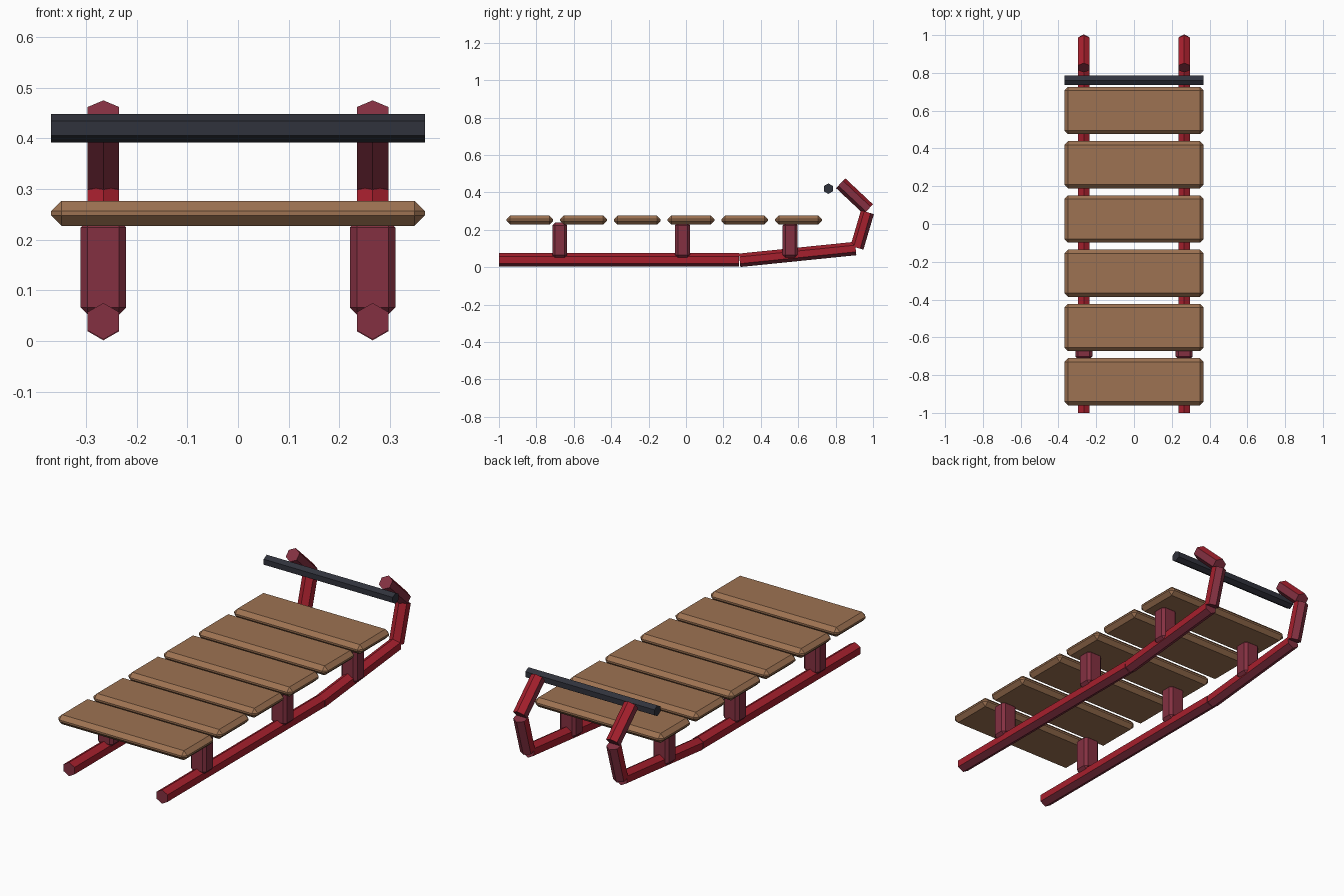
import bpy, bmesh, math
from mathutils import Vector

cube = bpy.data.objects.get("Cube")
if cube:
    bpy.data.objects.remove(cube, do_unlink=True)


def make_material(name, rgb):
    m = bpy.data.materials.new(name)
    m.use_nodes = True
    colour = (*rgb, 1)
    m.diffuse_color = colour
    bsdf = next(n for n in m.node_tree.nodes if n.type == 'BSDF_PRINCIPLED')
    bsdf.inputs["Base Color"].default_value = colour
    return m


RED = make_material("red paint", (0.38, 0.014, 0.026))
MAROON = make_material("maroon paint", (0.23, 0.03, 0.053))
WOOD = make_material("plank wood", (0.34, 0.17, 0.085))
DARK = make_material("dark bar", (0.03, 0.032, 0.045))


def finish(bm, name, materials):
    bmesh.ops.recalc_face_normals(bm, faces=bm.faces)
    mesh = bpy.data.meshes.new(name)
    bm.to_mesh(mesh)
    bm.free()
    obj = bpy.data.objects.new(name, mesh)
    bpy.context.collection.objects.link(obj)
    for m in materials:
        mesh.materials.append(m)
    return obj


def hex_rod(name, start, end, radius, side, materials, paint=None):
    """Six-sided rod; paint(face direction) picks the material of a long face."""
    start, end, side = Vector(start), Vector(end), Vector(side)
    up = side.cross((end - start).normalized())
    bm = bmesh.new()
    rings = []
    for centre in (start, end):
        ring = []
        for k in range(6):
            a = math.radians(60 * k)
            offset = (up * math.cos(a) + side * math.sin(a)) * radius
            ring.append(bm.verts.new(centre + offset))
        rings.append(ring)
    # end caps take the second material where there is one
    for ring in rings:
        bm.faces.new(ring).material_index = len(materials) - 1
    for k in range(6):
        n = (k + 1) % 6
        face = bm.faces.new((rings[0][k], rings[0][n], rings[1][n], rings[1][k]))
        if paint:
            face.material_index = paint(math.cos(math.radians(60 * k + 30)))
    return finish(bm, name, materials)


def bevelled_box(name, centre, size, bevel, material):
    bm = bmesh.new()
    bmesh.ops.create_cube(bm, size=1)
    bmesh.ops.scale(bm, vec=size, verts=bm.verts)
    bmesh.ops.bevel(bm, geom=bm.edges[:], offset=bevel, segments=1, affect='EDGES')
    bmesh.ops.translate(bm, vec=centre, verts=bm.verts)
    return finish(bm, name, [material])


def underside_maroon(inward):
    return 1 if inward < -0.3 else 0


def outside_red(inward):
    return 0 if inward < -0.3 else 1


# Runner pieces: name, start (y, z), end (y, z), painting rule
runner_parts = [
    ("runner_rail", (-1.0, 0.039), (0.283, 0.039), underside_maroon),
    ("runner_rise", (0.287, 0.037), (0.907, 0.10), underside_maroon),
    ("runner_upright", (0.914, 0.104), (0.97, 0.294), underside_maroon),
    ("runner_curl", (0.975, 0.31), (0.827, 0.449), outside_red),
]

for label, x in (("left", 0.266), ("right", -0.266)):
    for part, a, b, rule in runner_parts:
        hex_rod(f"{label}_{part}", (x, *a), (x, *b), 0.036, (1, 0, 0),
                [RED, MAROON], rule)
    # Posts between the runners and the seat
    for i, y in enumerate((-0.675, -0.018, 0.557)):
        bevelled_box(f"{label}_post_{i + 1}", (x, y, 0.145),
                     (0.09, 0.08, 0.186), 0.014, MAROON)

# Seat planks
for i in range(6):
    bevelled_box(f"seat_plank_{i + 1}", (0, -0.835 + 0.2872 * i, 0.252),
                 (0.738, 0.25, 0.049), 0.02, WOOD)

# Cross bar at the curled end
hex_rod("cross_bar", (-0.369, 0.761, 0.42), (0.369, 0.761, 0.42), 0.028,
        (0, 1, 0), [DARK])
